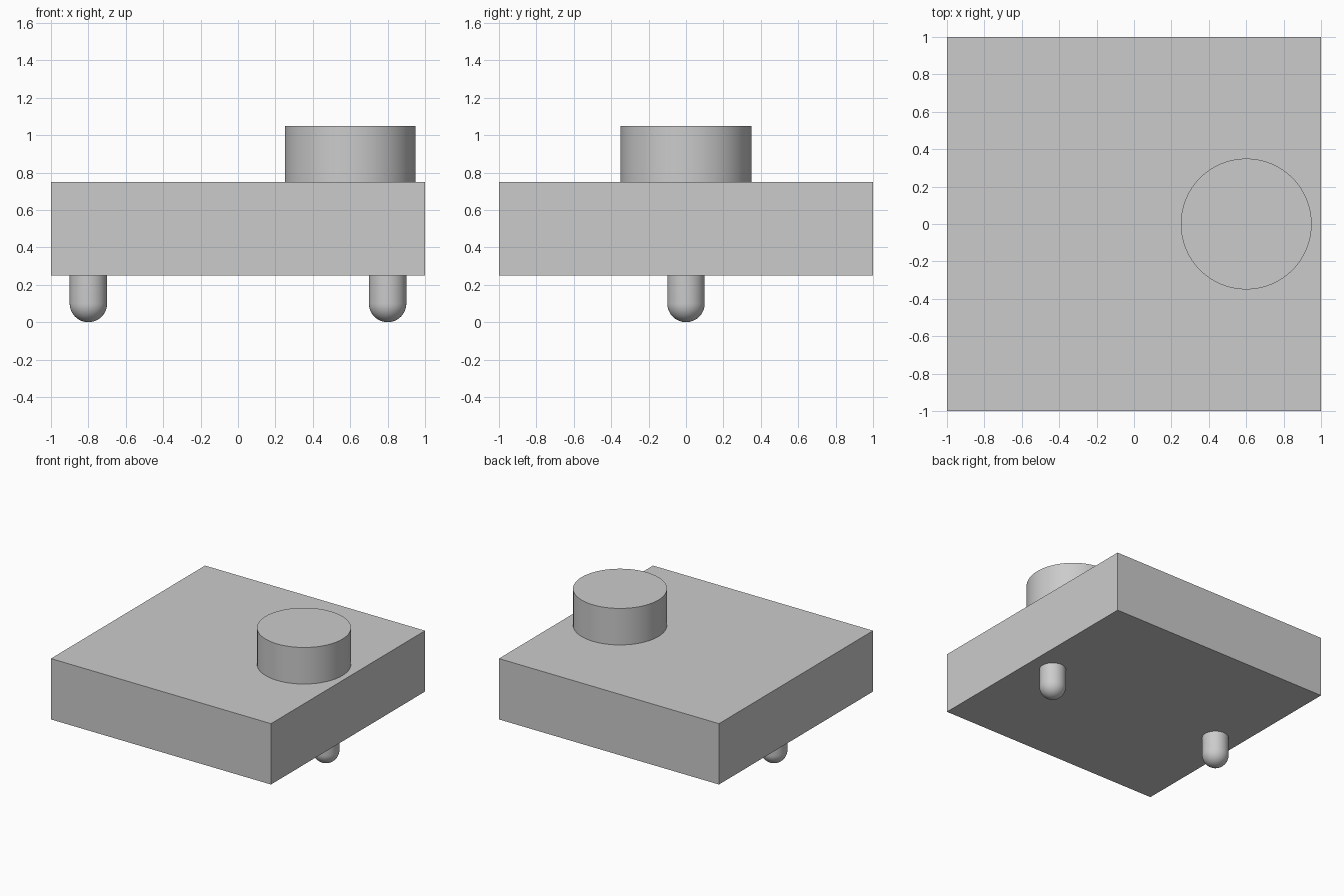
import bpy
import math

cube = bpy.data.objects.get("Cube")
if cube:
    bpy.data.objects.remove(cube, do_unlink=True)

GREY = (0.6, 0.6, 0.6, 1.0)
material = bpy.data.materials.new("light_grey")
material.use_nodes = True
material.diffuse_color = GREY
material.node_tree.nodes["Principled BSDF"].inputs["Base Color"].default_value = GREY


def finish(name, smooth=False):
    obj = bpy.context.object
    obj.name = name
    obj.data.materials.append(material)
    if smooth:
        bpy.ops.object.shade_smooth_by_angle(angle=math.radians(30))
    return obj


def lathe(name, profile, location, steps=64):
    """Revolve (radius, height) points around z."""
    mesh = bpy.data.meshes.new(name)
    edges = [(i, i + 1) for i in range(len(profile) - 1)]
    mesh.from_pydata([(r, 0, z) for r, z in profile], edges, [])
    obj = bpy.data.objects.new(name, mesh)
    bpy.context.collection.objects.link(obj)
    bpy.ops.object.select_all(action="DESELECT")
    obj.select_set(True)
    bpy.context.view_layer.objects.active = obj
    obj.location = location
    screw = obj.modifiers.new("revolve", "SCREW")
    screw.steps = screw.render_steps = steps
    screw.use_merge_vertices = True
    screw.use_normal_calculate = True
    bpy.ops.object.modifier_apply(modifier=screw.name)
    bpy.ops.object.mode_set(mode="EDIT")
    bpy.ops.mesh.select_all(action="SELECT")
    bpy.ops.mesh.normals_make_consistent(inside=False)
    bpy.ops.object.mode_set(mode="OBJECT")
    return finish(name, smooth=True)


# Square body slab
bpy.ops.mesh.primitive_cube_add(size=1, location=(0, 0, 0.5))
bpy.context.object.scale = (2, 2, 0.5)
bpy.ops.object.transform_apply(location=False, rotation=False, scale=True)
finish("body")

# Round button on the top, toward the left side
bpy.ops.mesh.primitive_cylinder_add(vertices=64, radius=0.35, depth=0.3, location=(0.6, 0, 0.9))
finish("button", smooth=True)

# Round-ended pegs under the body
R = 0.1
arc = [i * math.pi / 24 for i in range(13)]
peg = [(R * math.sin(a), R - R * math.cos(a)) for a in arc] + [(R, 0.25), (0, 0.25)]
for side, x in (("left", 0.8), ("right", -0.8)):
    lathe(side + "_peg", peg, (x, 0, 0), steps=48)
